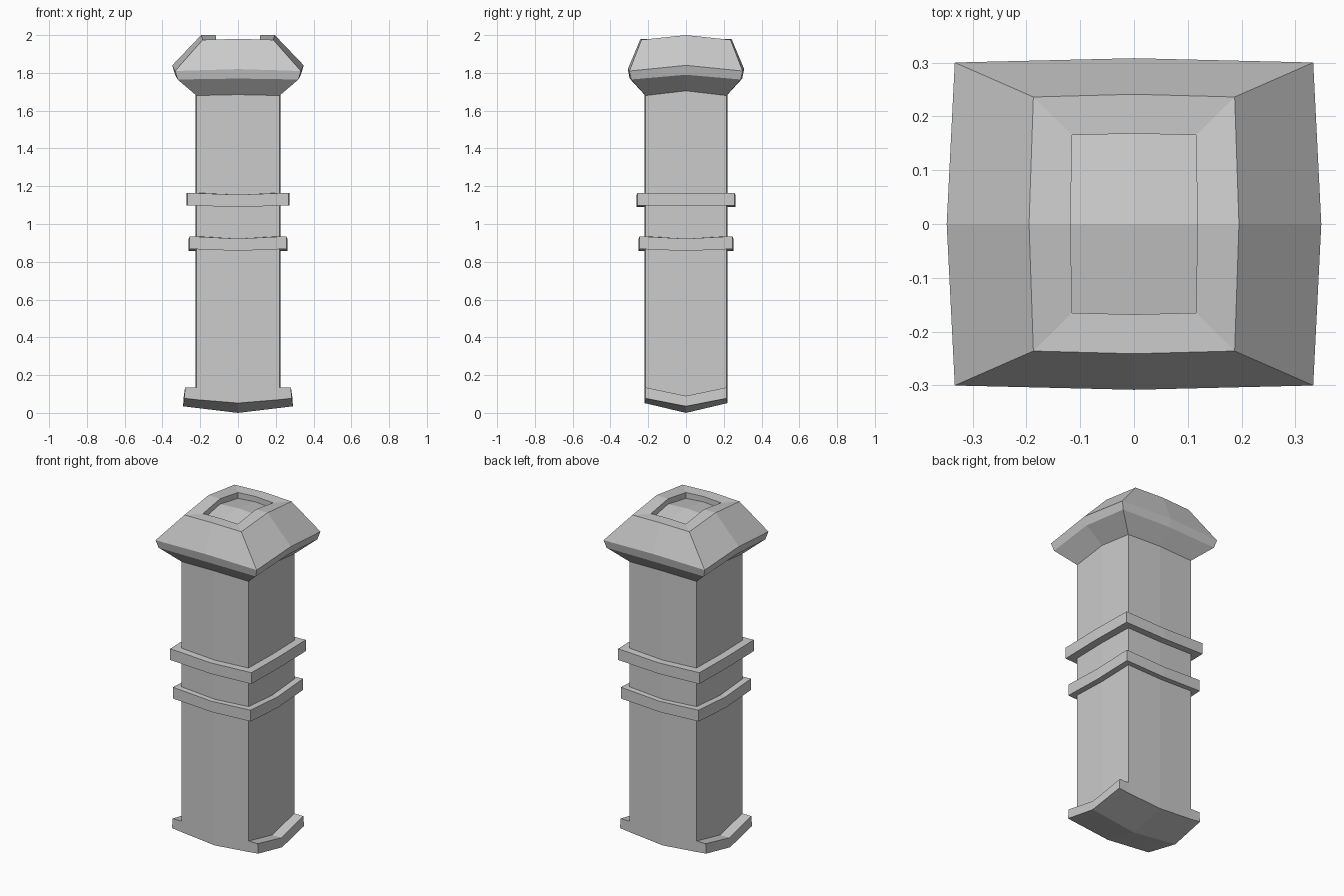
import bpy, bmesh

if "Cube" in bpy.data.objects:
    bpy.data.objects.remove(bpy.data.objects["Cube"])


def ring(cx, cy, mx, my, zc, zx, zy):
    """Eight-point bowed rectangle: corners plus a midpoint on each side."""
    return [(mx, 0, zx), (cx, cy, zc), (0, my, zy), (-cx, cy, zc),
            (-mx, 0, zx), (-cx, -cy, zc), (0, -my, zy), (cx, -cy, zc)]


def loft(bm, rings, closed=True):
    rows = [[bm.verts.new(p) for p in r] for r in rings]
    n = len(rows[0])
    for a, b in zip(rows, rows[1:]):
        for i in range(n if closed else n - 1):
            j = (i + 1) % n
            bm.faces.new((a[i], a[j], b[j], b[i]))
    return rows


def fill(bm, row, z):
    """Close an eight-point ring with four quads meeting at the centre."""
    c = bm.verts.new((0, 0, z))
    for i in range(0, 8, 2):
        bm.faces.new((c, row[i], row[i + 1], row[(i + 2) % 8]))


def finish(bm, name):
    bmesh.ops.recalc_face_normals(bm, faces=bm.faces[:])
    mesh = bpy.data.meshes.new(name)
    bm.to_mesh(mesh)
    bm.free()
    ob = bpy.data.objects.new(name, mesh)
    bpy.context.collection.objects.link(ob)
    return ob


neck = ring(0.22, 0.215, 0.225, 0.22, 1.68, 1.705, 1.685)

# Shaft with a shallow pointed underside
bm = bmesh.new()
rows = loft(bm, [ring(0.22, 0.215, 0.225, 0.22, 0.07, 0.027, 0.052), neck])
fill(bm, rows[0], 0.0)
finish(bm, "shaft")

# Cap with a flared rim and a recessed top
bm = bmesh.new()
rows = loft(bm, [
    neck,
    ring(0.32, 0.29, 0.333, 0.298, 1.765, 1.79, 1.77),
    ring(0.333, 0.30, 0.348, 0.308, 1.81, 1.84, 1.82),
    ring(0.187, 0.236, 0.195, 0.241, 1.975, 2.0, 1.98),
    ring(0.115, 0.165, 0.118, 0.168, 1.975, 2.0, 1.98),
    ring(0.115, 0.165, 0.118, 0.168, 1.94, 1.968, 1.948),
])
fill(bm, rows[-1], 1.975)
finish(bm, "cap")


# Two collars around the shaft
def collar(name, cx, cy, bottom, top):
    inner, outer = (0.22, 0.215, 0.225, 0.22), (cx, cy, cx + 0.005, cy + 0.005)
    bm = bmesh.new()
    loft(bm, [ring(*inner, *bottom), ring(*outer, *bottom),
              ring(*outer, *top), ring(*inner, *top)])
    finish(bm, name)


collar("upper_collar", 0.267, 0.256, (1.098, 1.098, 1.09), (1.165, 1.165, 1.155))
collar("lower_collar", 0.256, 0.246, (0.868, 0.857, 0.858), (0.935, 0.922, 0.922))

# Foot ledges on the two x sides only
for side, name in ((1, "right_foot"), (-1, "left_foot")):
    bm = bmesh.new()
    sections = []
    for y, xi, xo, zi, zo, zt in ((-0.215, 0.22, 0.284, 0.07, 0.077, 0.135),
                                  (0, 0.225, 0.291, 0.027, 0.035, 0.09),
                                  (0.215, 0.22, 0.284, 0.07, 0.077, 0.135)):
        sections.append([(side * xi, y, zi), (side * xo, y, zo),
                         (side * (xo - 0.004), y, zt), (side * xi, y, zt)])
    rows = loft(bm, sections, closed=False)
    bm.faces.new(rows[0])
    bm.faces.new(rows[-1])
    finish(bm, name)
